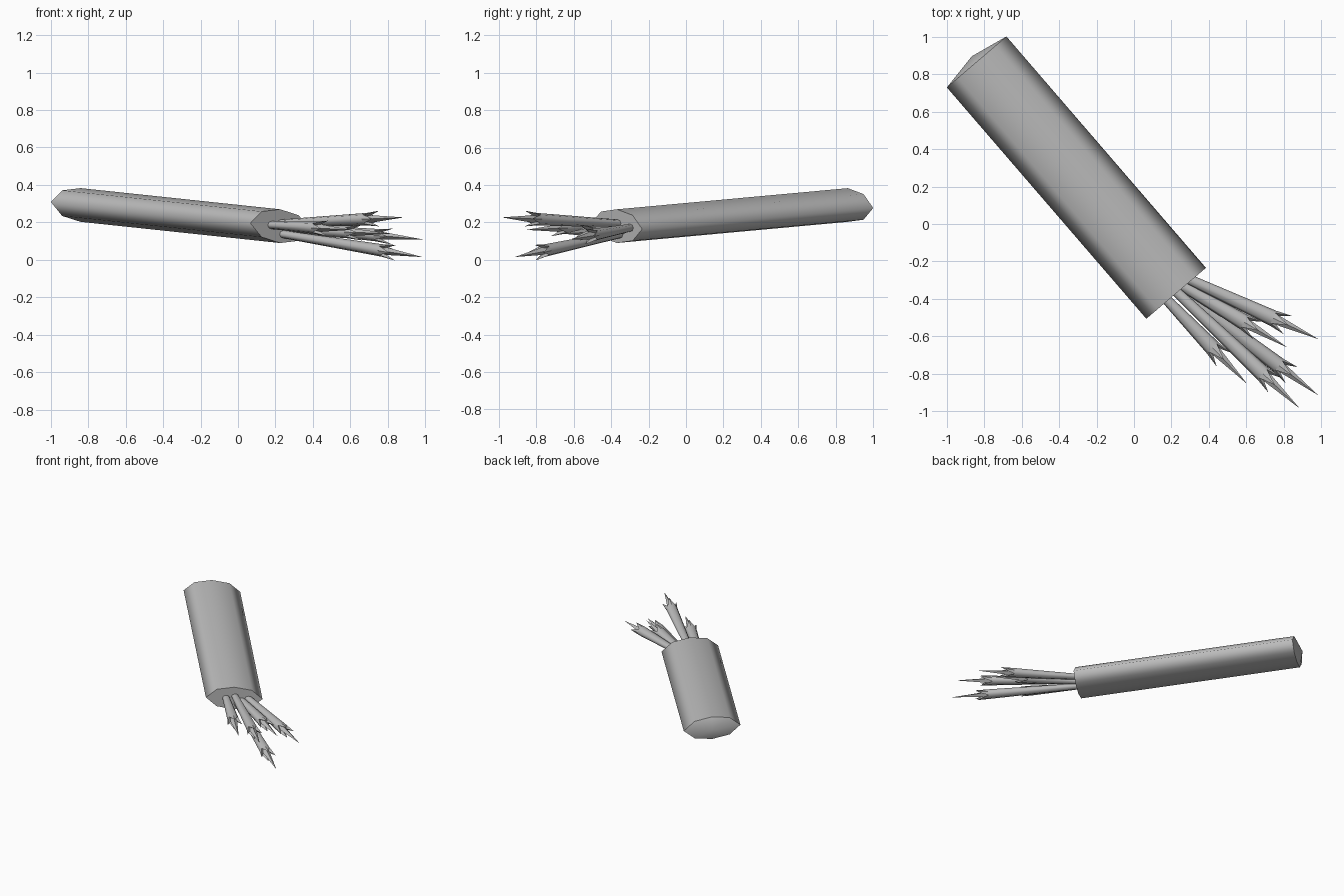
import bpy, bmesh, math
from mathutils import Vector

if "Cube" in bpy.data.objects:
    bpy.data.objects.remove(bpy.data.objects["Cube"])

grey = bpy.data.materials.new("grey")
grey.diffuse_color = (0.5, 0.5, 0.5, 1)
grey.use_nodes = True
grey.node_tree.nodes["Principled BSDF"].inputs["Base Color"].default_value = grey.diffuse_color


def finish(name, bm):
    bmesh.ops.recalc_face_normals(bm, faces=bm.faces)
    mesh = bpy.data.meshes.new(name)
    bm.to_mesh(mesh)
    bm.free()
    mesh.materials.append(grey)
    obj = bpy.data.objects.new(name, mesh)
    bpy.context.collection.objects.link(obj)


def bridge(bm, a, b):
    n = len(a)
    for i in range(n):
        j = (i + 1) % n
        bm.faces.new((a[i], a[j], b[j], b[i])).smooth = True


# Flattened case: eight sides, domed bottom, flat mouth
def build_case():
    bm = bmesh.new()
    back, mouth = Vector((-0.84, 0.865, 0.293)), Vector((0.225, -0.37, 0.18))
    wide, tall = Vector((0.159, 0.136, -0.016)), Vector((0, 0, 0.09))
    section = [(1, 0), (.62, .76), (0, 1), (-.62, .76),
               (-1, 0), (-.62, -.76), (0, -1), (.62, -.76)]
    rings = [[bm.verts.new(c + wide * u + tall * v) for u, v in section]
             for c in (back, mouth)]
    bridge(bm, *rings)
    apex = bm.verts.new(back + (back - mouth).normalized() * 0.04)
    for i in range(8):
        bm.faces.new((rings[0][i], rings[0][(i + 1) % 8], apex)).smooth = True
    bm.faces.new(rings[1])
    for ring in rings:
        for i in range(8):
            bm.edges.get((ring[i], ring[(i + 1) % 8])).smooth = False
    finish("case", bm)


# Flaring stem with a jagged four-point crown and a long central spike
def build_stem(name, base, tip):
    bm = bmesh.new()
    base, tip = Vector(base), Vector(tip)
    axis = (tip - base).normalized()
    side = axis.cross(Vector((0, 0, 1))).normalized()
    up = side.cross(axis)

    def ring(center, radius, n=8):
        pts = []
        for i in range(n):
            a = 2 * math.pi * i / n
            pts.append(bm.verts.new(center + side * math.cos(a) * radius
                                    + up * math.sin(a) * radius * 0.78))
        return pts

    notch = tip - axis * 0.27
    inner = ring(base - axis * 0.04, 0.026)
    outer = ring(notch, 0.043)
    bridge(bm, inner, outer)
    bm.faces.new(inner)
    core = bm.verts.new(notch - axis * 0.02)
    for i in range(0, 8, 2):
        # crown point rises between two notch vertices
        point = bm.verts.new(outer[i].co + axis * 0.09
                             + (outer[i].co - notch) * 0.25)
        prev, nxt = outer[i - 1], outer[(i + 1) % 8]
        bm.faces.new((prev, outer[i], point))
        bm.faces.new((outer[i], nxt, point))
        bm.faces.new((nxt, core, point))
        bm.faces.new((core, prev, point))
    spike = ring(notch - axis * 0.01, 0.03, 4)
    end = bm.verts.new(tip)
    for i in range(4):
        bm.faces.new((spike[i], spike[(i + 1) % 4], end))
    bm.faces.new(spike)
    finish(name, bm)


build_case()
build_stem("right_stem", (.315, -.305, .17), (.985, -.615, .11))
build_stem("middle_stem", (.275, -.34, .16), (.82, -.66, .14))
build_stem("lower_stem", (.25, -.36, .135), (.985, -.915, .015))
build_stem("upper_stem", (.235, -.37, .195), (.885, -.985, .227))
build_stem("left_stem", (.19, -.42, .185), (.605, -.855, .16))
